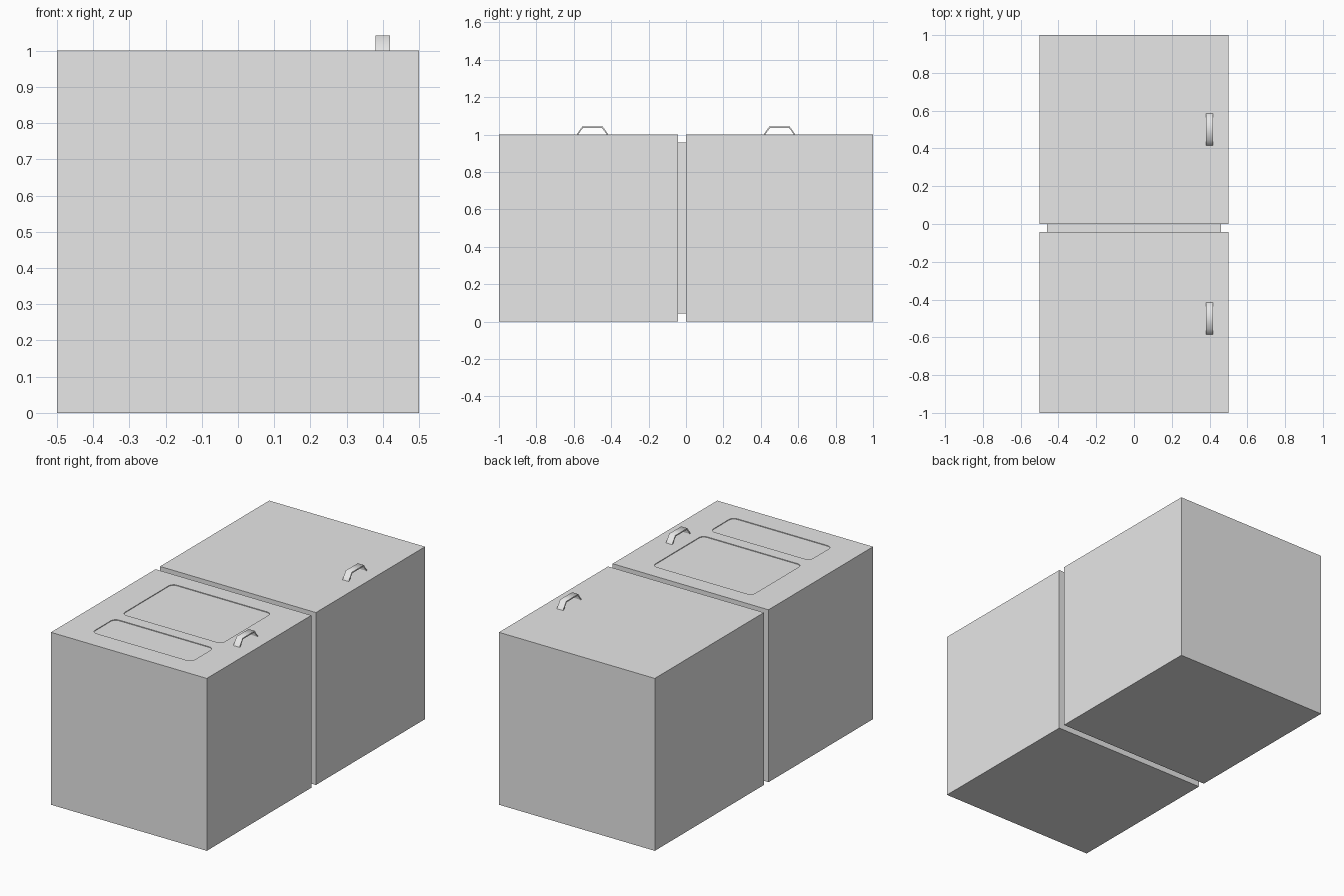
import bpy
import bmesh
from math import cos, sin, pi, radians

cube = bpy.data.objects.get("Cube")
if cube:
    bpy.data.objects.remove(cube, do_unlink=True)

GREY = (0.8, 0.8, 0.8, 1)
grey = bpy.data.materials.new("light_grey")
grey.use_nodes = True
grey.diffuse_color = GREY
grey.node_tree.nodes["Principled BSDF"].inputs["Base Color"].default_value = GREY


def make_object(name, bm):
    bmesh.ops.recalc_face_normals(bm, faces=bm.faces)
    mesh = bpy.data.meshes.new(name)
    bm.to_mesh(mesh)
    bm.free()
    mesh.materials.append(grey)
    obj = bpy.data.objects.new(name, mesh)
    bpy.context.collection.objects.link(obj)
    return obj


def prism(name, points, offset):
    """Extrude a closed outline of 3D points along an offset."""
    bm = bmesh.new()
    face = bm.faces.new([bm.verts.new(p) for p in points])
    new = bmesh.ops.extrude_face_region(bm, geom=[face], use_keep_orig=True)["geom"]
    bmesh.ops.translate(bm, vec=offset,
                        verts=[g for g in new if isinstance(g, bmesh.types.BMVert)])
    return make_object(name, bm)


def box(name, x0, x1, y0, y1, z0, z1):
    outline = [(x0, y0, z0), (x1, y0, z0), (x1, y1, z0), (x0, y1, z0)]
    return prism(name, outline, (0, 0, z1 - z0))


def rounded_outline(x0, x1, y0, y1, z, radius=0.03, steps=4):
    corners = [(x1 - radius, y1 - radius), (x0 + radius, y1 - radius),
               (x0 + radius, y0 + radius), (x1 - radius, y0 + radius)]
    points = []
    for quarter, (cx, cy) in enumerate(corners):
        for i in range(steps + 1):
            a = (quarter + i / steps) * pi / 2
            points.append((cx + radius * cos(a), cy + radius * sin(a), z))
    return points


# Two compartments joined by a narrower neck
front_compartment = box("front_compartment", -0.5, 0.5, -1, -0.042, 0, 1)
box("rear_compartment", -0.5, 0.5, 0, 1, 0, 1)
box("joining_neck", -0.46, 0.46, -0.042, 0, 0.042, 0.958)

# Shallow rounded recesses in the front compartment's top
cutters = []
for name, y0, y1 in (("large_recess", -0.6, -0.14), ("small_recess", -0.875, -0.67)):
    cutter = prism(name, rounded_outline(-0.325, 0.315, y0, y1, 0.996), (0, 0, 0.1))
    cutter.hide_render = True
    cutters.append(cutter)
    cut = front_compartment.modifiers.new(name, "BOOLEAN")
    cut.operation = "DIFFERENCE"
    cut.solver = "EXACT"
    cut.object = cutter

bpy.context.view_layer.update()
evaluated = front_compartment.evaluated_get(bpy.context.evaluated_depsgraph_get())
carved = bpy.data.meshes.new_from_object(evaluated)
front_compartment.modifiers.clear()
front_compartment.data = carved
for cutter in cutters:
    bpy.data.objects.remove(cutter, do_unlink=True)

# Bent strip handles
half_outer = [(0.085, 1.0), (0.055, 1.042)]
half_inner = [(0.077, 1.0), (0.051, 1.035)]
strip = ([(-y, z) for y, z in half_outer] + half_outer[::-1]
         + half_inner + [(-y, z) for y, z in half_inner[::-1]])
for name, centre in (("front_handle", -0.5), ("rear_handle", 0.5)):
    handle = prism(name, [(0.38, centre + y, z) for y, z in strip], (0.039, 0, 0))
    bpy.ops.object.select_all(action="DESELECT")
    handle.select_set(True)
    bpy.context.view_layer.objects.active = handle
    bpy.ops.object.shade_smooth_by_angle(angle=radians(60))
